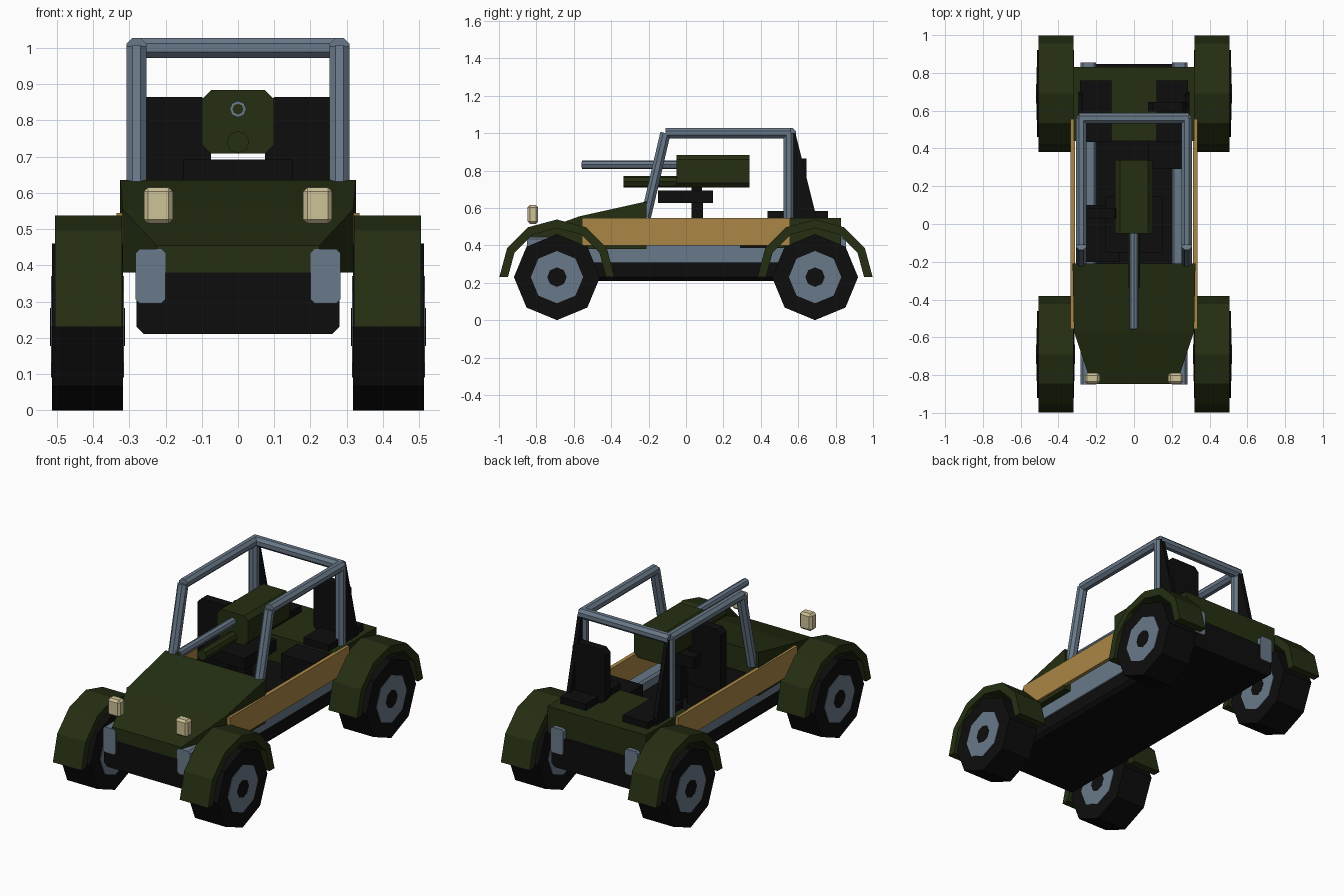
import bpy, bmesh, math
from mathutils import Vector

cube = bpy.data.objects.get("Cube")
if cube:
    bpy.data.objects.remove(cube, do_unlink=True)


def material(name, color):
    m = bpy.data.materials.new(name)
    m.use_nodes = True
    m.diffuse_color = (*color, 1)
    m.node_tree.nodes["Principled BSDF"].inputs["Base Color"].default_value = (*color, 1)
    return m


GREEN = material("dark olive green", (0.018, 0.028, 0.006))
GRAY = material("steel gray", (0.14, 0.19, 0.25))
BLACK = material("matte black", (0.004, 0.004, 0.004))
TAN = material("wood tan", (0.40, 0.24, 0.06))
LAMP = material("pale lamp cream", (0.61, 0.54, 0.31))


def finish(name, bm, mat):
    bmesh.ops.recalc_face_normals(bm, faces=bm.faces)
    mesh = bpy.data.meshes.new(name)
    bm.to_mesh(mesh)
    bm.free()
    mesh.materials.append(mat)
    ob = bpy.data.objects.new(name, mesh)
    bpy.context.collection.objects.link(ob)
    return ob


def box(name, xs, ys, zs, mat, bevel=0.0, axis=None):
    """Box from ranges; bevel all edges, or only those along one axis."""
    bm = bmesh.new()
    bmesh.ops.create_cube(bm, size=1)
    for v in bm.verts:
        v.co = [r[0] + (c + 0.5) * (r[1] - r[0]) for c, r in zip(v.co, (xs, ys, zs))]
    if bevel:
        def along(e):
            d = (e.verts[0].co - e.verts[1].co).normalized()
            return axis is None or abs(d[axis]) > 0.9
        bmesh.ops.bevel(bm, geom=[e for e in bm.edges if along(e)], offset=bevel,
                        segments=1, affect='EDGES')
    return finish(name, bm, mat)


def tube(name, a, b, r, mat, turn=0.0, sides=8):
    """Faceted cylinder between two points."""
    a, b = Vector(a), Vector(b)
    bm = bmesh.new()
    bmesh.ops.create_cone(bm, cap_ends=True, segments=sides, radius1=r, radius2=r,
                          depth=(b - a).length)
    for v in bm.verts:
        x, y = v.co.x, v.co.y
        v.co.x = x * math.cos(turn) - y * math.sin(turn)
        v.co.y = x * math.sin(turn) + y * math.cos(turn)
    rot = (b - a).to_track_quat('Z', 'Y').to_matrix().to_4x4()
    bmesh.ops.transform(bm, matrix=rot, verts=bm.verts)
    bmesh.ops.translate(bm, vec=(a + b) / 2, verts=bm.verts)
    return finish(name, bm, mat)


def extrude_yz(name, points, x0, x1, mat):
    """Side profile pushed out across x."""
    bm = bmesh.new()
    face = bm.faces.new([bm.verts.new((x0, y, z)) for y, z in points])
    new = bmesh.ops.extrude_face_region(bm, geom=[face])["geom"]
    bmesh.ops.translate(bm, vec=(x1 - x0, 0, 0),
                        verts=[g for g in new if isinstance(g, bmesh.types.BMVert)])
    return finish(name, bm, mat)


def loft(name, sections, mat):
    """Join symmetric rectangular sections (y, half width, bottom, top)."""
    bm = bmesh.new()
    rings = [[bm.verts.new(p) for p in ((-w, y, z0), (w, y, z0), (w, y, z1), (-w, y, z1))]
             for y, w, z0, z1 in sections]
    for r, s in zip(rings, rings[1:]):
        for i in range(4):
            j = (i + 1) % 4
            bm.faces.new((r[i], r[j], s[j], s[i]))
    bm.faces.new(rings[0])
    bm.faces.new(rings[-1])
    return finish(name, bm, mat)


def span(side, a, b):
    return tuple(sorted((side * a, side * b)))


# Chassis and bodywork
box("chassis", (-0.28, 0.28), (-0.843, 0.848), (0.21, 0.388), BLACK, 0.02, 1)
loft("hood", [(-0.847, 0.225, 0.38, 0.455), (-0.57, 0.318, 0.38, 0.555),
              (-0.21, 0.325, 0.38, 0.635)], GREEN)
box("rear_deck", (-0.32, 0.32), (0.44, 0.83), (0.385, 0.545), GREEN)

WHEEL_Z = 0.23
for side, label in ((1, "left"), (-1, "right")):
    box(f"frame_rail_{label}", span(side, 0.2, 0.283), (-0.851, 0.855), (0.295, 0.445),
        GRAY, 0.012, 1)
    box(f"side_panel_{label}", span(side, 0.312, 0.335), (-0.555, 0.555), (0.40, 0.545), TAN)
    box(f"headlight_{label}", span(side, 0.18, 0.26), (-0.847, -0.79), (0.515, 0.615),
        LAMP, 0.012)
    box(f"deck_pad_{label}", span(side, 0.12, 0.285), (0.435, 0.76), (0.54, 0.583), BLACK)

    # Wheels with hubs on both faces, and arched fenders
    for wy, end in ((-0.69, "front"), (0.69, "rear")):
        for part, r, x0, x1, mat in (("tire", 0.23, 0.317, 0.513, BLACK),
                                     ("hub", 0.14, 0.314, 0.516, GRAY),
                                     ("axle_cap", 0.052, 0.312, 0.518, BLACK)):
            tube(f"{end}_{part}_{label}", (side * x0, wy, WHEEL_Z), (side * x1, wy, WHEEL_Z),
                 r, mat)
        arc = [math.radians(30 * i) for i in range(7)]
        outline = [(wy + r * math.cos(t), WHEEL_Z + r * math.sin(t))
                   for r, angles in ((0.308, arc), (0.262, arc[::-1])) for t in angles]
        extrude_yz(f"{end}_fender_{label}", outline, side * 0.32, side * 0.505, GREEN)

    # Roll cage side
    x = side * 0.28
    front_top, rear_top = (x, -0.11, 1.0), (x, 0.56, 1.0)
    half = math.pi / 8
    tube(f"windshield_post_{label}", (x, -0.215, 0.55), front_top, 0.03, GRAY, half)
    tube(f"roof_rail_{label}", front_top, rear_top, 0.03, GRAY, half)
    tube(f"rear_post_{label}", (x, 0.55, 0.53), (x, 0.55, 1.0), 0.03, GRAY, half)
    extrude_yz(f"post_brace_{label}", [(0.56, 0.54), (0.70, 0.54), (0.585, 1.0), (0.56, 1.0)],
               side * 0.27, side * 0.295, BLACK)

tube("rear_crossbar", (-0.29, 0.56, 1.0), (0.29, 0.56, 1.0), 0.03, GRAY, math.pi / 8)

# Seats: one forward on the right, one on the rear deck to the left
box("front_seat_cushion", (-0.29, -0.075), (-0.2, 0.1), (0.385, 0.5), BLACK)
box("front_seat_back", (-0.285, -0.075), (0.03, 0.085), (0.45, 0.865), BLACK, 0.025, 1)
box("rear_seat_back", (0.075, 0.285), (0.595, 0.645), (0.55, 0.865), BLACK, 0.025, 1)
box("rear_seat_footrest", (0.075, 0.29), (0.29, 0.44), (0.385, 0.53), BLACK)

# Turret
box("turret_pedestal", (-0.03, 0.03), (0.03, 0.09), (0.38, 0.64), BLACK)
box("turret_mount", (-0.15, 0.15), (-0.15, 0.145), (0.625, 0.692), BLACK)
box("turret_housing", (-0.1, 0.1), (-0.05, 0.34), (0.708, 0.883), GREEN, 0.025, 1)
tube("lower_barrel", (0, -0.335, 0.74), (0, -0.04, 0.74), 0.031, GREEN)
tube("main_barrel", (0, -0.555, 0.831), (0, -0.04, 0.831), 0.023, GRAY)
tube("barrel_bore", (0, -0.558, 0.831), (0, -0.55, 0.831), 0.015, GREEN)
